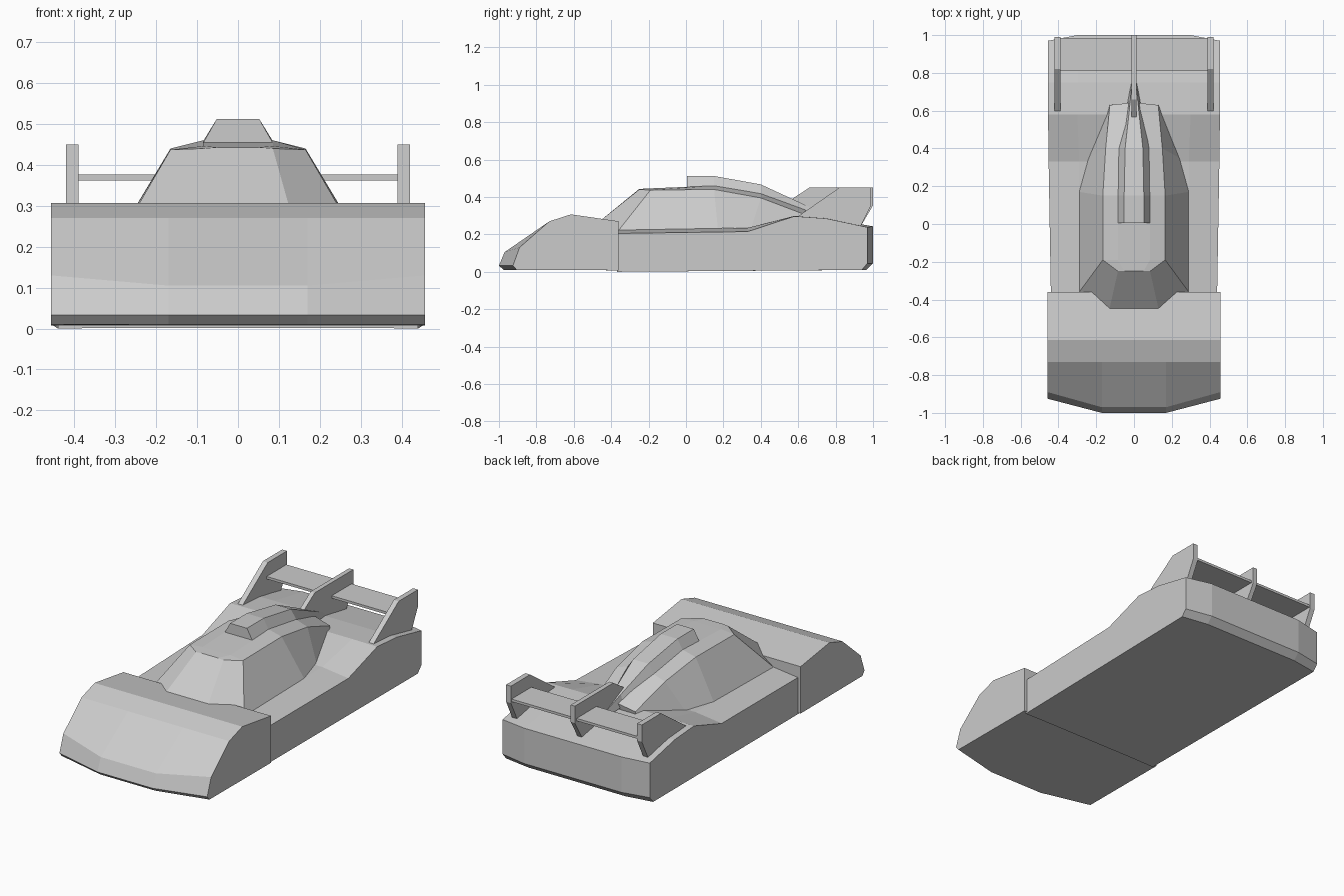
import bpy, bmesh

if "Cube" in bpy.data.objects:
    bpy.data.objects.remove(bpy.data.objects["Cube"])


def loft(name, rings):
    """Skin a list of closed rings and cap both ends."""
    bm = bmesh.new()
    loops = [[bm.verts.new(p) for p in ring] for ring in rings]
    n = len(loops[0])
    for a, b in zip(loops, loops[1:]):
        for i in range(n):
            j = (i + 1) % n
            bm.faces.new((a[i], a[j], b[j], b[i]))
    bm.faces.new(loops[0])
    bm.faces.new(loops[-1])
    bmesh.ops.recalc_face_normals(bm, faces=bm.faces)
    mesh = bpy.data.meshes.new(name)
    bm.to_mesh(mesh)
    bm.free()
    obj = bpy.data.objects.new(name, mesh)
    bpy.context.collection.objects.link(obj)
    return obj


def mirror(points):
    return [(-x, y, z) for x, y, z in points]


def across(outer, inner):
    """Four side profiles from left flank to right flank."""
    return [mirror(outer), mirror(inner), inner, outer]


def arch(half):
    """Symmetric cross-section from its right half."""
    return half + mirror(half)[::-1]


def plate(name, x0, x1, profile):
    return loft(name, [[(x, y, z) for y, z in profile] for x in (x0, x1)])


# Front clip: bowed nose, flat top behind the fender crest
tail = [(-.73, .27), (-.615, .307), (-.36, .27), (-.36, .008)]
nose_out = [(-.905, .01), (-.925, .033), (-.89, .13)] + tail
nose_in = [(-.975, .01), (-1, .033), (-.97, .105)] + tail
loft("front_clip", across([(.457, y, z) for y, z in nose_out],
                          [(.17, y, z) for y, z in nose_in]))

# Main body: low side pods rising to the rear deck
body_out = [(.44, -.37, 0), (.44, -.37, .205), (.452, .33, .215), (.455, .58, .297),
            (.455, .75, .285), (.455, .97, .238), (.455, .97, .045), (.455, .94, .01)]
body_in = [(.29, -.37, .002), (.29, -.37, .223), (.29, .33, .235), (.3, .58, .299),
           (.3, .75, .287), (.3, 1, .243), (.3, 1, .045), (.3, .965, .01)]
loft("main_body", across(body_out, body_in))

# Cockpit canopy: base, shoulder and roof points at each station
canopy = [
    [(.13, -.45, .28), (.085, -.25, .44), (.05, -.25, .443)],
    [(.29, -.36, .222), (.165, -.19, .437), (.085, -.19, .446)],
    [(.29, .17, .232), (.165, .15, .44), (.085, .15, .46)],
    [(.24, .35, .238), (.15, .4, .395), (.08, .4, .418)],
    [(.13, .63, .292), (.128, .63, .308), (.03, .64, .33)],
]
loft("cockpit_canopy", [arch(h) for h in canopy])

# Roof scoop tapering into a tail spine
spine = [
    [(.09, .005, .445), (.052, .005, .512)],
    [(.087, .15, .455), (.052, .15, .512)],
    [(.085, .4, .41), (.047, .4, .467)],
    [(.04, .61, .31), (.024, .61, .37)],
    [(.012, .76, .28), (.01, .76, .30)],
]
loft("roof_scoop_spine", [arch(h) for h in spine])

# Rear wing: two end plates, centre fin and blade
end_profile = [(.59, .29), (.82, .45), (.99, .45), (.99, .355), (.935, .245), (.75, .28)]
for side, s in (("left", -1), ("right", 1)):
    plate(f"wing_end_plate_{side}", s * .39, s * .42, end_profile)
plate("wing_centre_fin", -.013, .013,
      [(.56, .385), (.66, .45), (1, .45), (1, .355), (.935, .245), (.7, .285)])
plate("wing_blade", -.395, .395, [(.81, .362), (.81, .376), (.985, .376), (.985, .362)])
